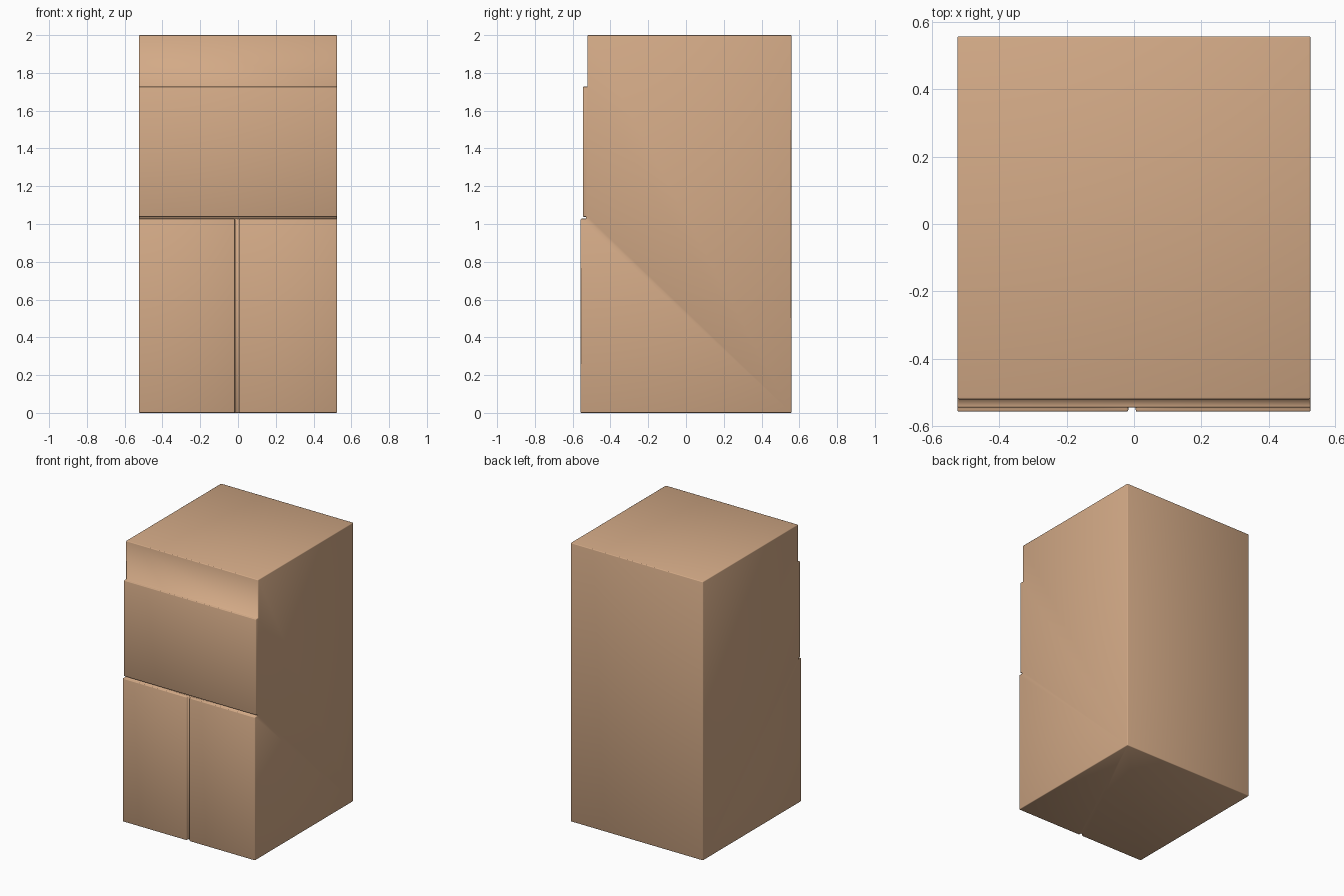
import bpy, bmesh

if "Cube" in bpy.data.objects:
    bpy.data.objects.remove(bpy.data.objects["Cube"])

W = 0.525            # half width
DOOR, GROOVE = -0.558, -0.54

# Side profile (y, z); the lower front steps back where the door groove runs
def section(front):
    return [(GROOVE, 0), (front, 0), (front, 1.028), (GROOVE, 1.028),
            (-0.53, 1.028), (-0.53, 1.038), (-0.546, 1.038), (-0.546, 1.727),
            (-0.521, 1.727), (-0.521, 2), (0.558, 2), (0.558, 0)]

# Cross-sections along x: left door, groove, right door
stations = [(-W, DOOR), (-0.017, DOOR), (-0.017, GROOVE),
            (0.005, GROOVE), (0.005, DOOR), (W, DOOR)]

bm = bmesh.new()
rings = [[bm.verts.new((x, y, z)) for y, z in section(f)] for x, f in stations]
for a, b in zip(rings, rings[1:]):
    for i in range(len(a)):
        j = (i + 1) % len(a)
        bm.faces.new((a[i], a[j], b[j], b[i]))
bm.faces.new(rings[0])
bm.faces.new(rings[-1])
bmesh.ops.remove_doubles(bm, verts=bm.verts[:], dist=1e-5)
bmesh.ops.dissolve_limit(bm, angle_limit=0.01, verts=bm.verts[:], edges=bm.edges[:])
bmesh.ops.recalc_face_normals(bm, faces=bm.faces[:])

# Round the outward edges only
edges = [e for e in bm.edges if e.is_manifold and e.calc_face_angle_signed() > 0.5]
bmesh.ops.bevel(bm, geom=edges, offset=0.007, offset_type='OFFSET', segments=2,
                profile=0.5, affect='EDGES', clamp_overlap=True)
for f in bm.faces:
    f.smooth = True

mesh = bpy.data.meshes.new("cabinet")
bm.to_mesh(mesh)
bm.free()
cabinet = bpy.data.objects.new("cabinet", mesh)
bpy.context.collection.objects.link(cabinet)

# Tan finish
mat = bpy.data.materials.new("tan_wood")
mat.diffuse_color = (0.65, 0.40, 0.24, 1)
mat.use_nodes = True
mat.node_tree.nodes["Principled BSDF"].inputs["Base Color"].default_value = mat.diffuse_color
mesh.materials.append(mat)
